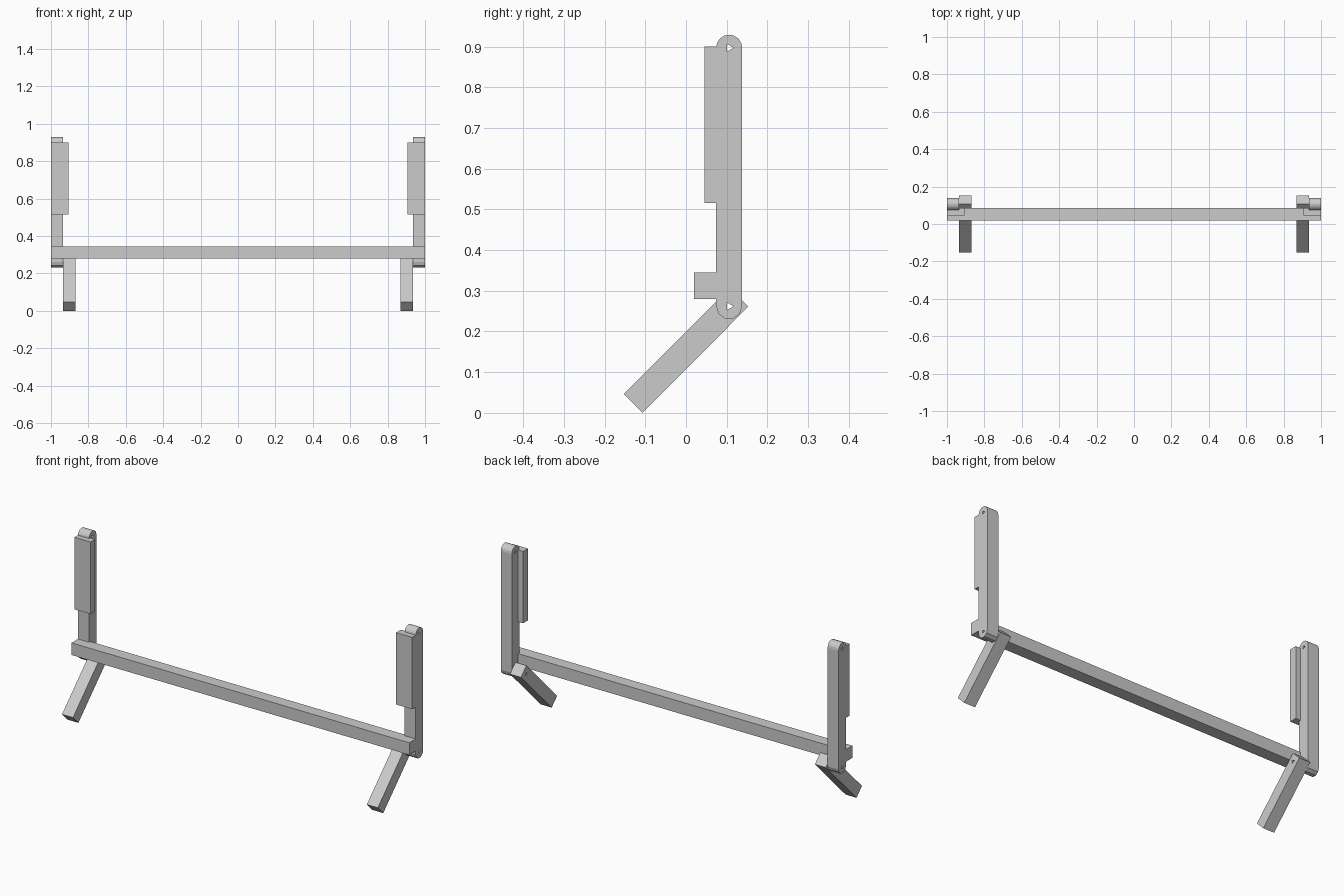
import bpy
from math import sin, cos, pi, radians
from mathutils import Matrix

if "Cube" in bpy.data.objects:
    bpy.data.objects.remove(bpy.data.objects["Cube"])

# local x -> world y, local y -> world z, local z -> world x
TO_SIDE = Matrix(((0, 0, 1, 0), (1, 0, 0, 0), (0, 1, 0, 0), (0, 0, 0, 1)))


def arc(cy, cz, r, a0, a1, n):
    return [(cy + r * cos(radians(a0 + (a1 - a0) * i / n)),
             cz + r * sin(radians(a0 + (a1 - a0) * i / n))) for i in range(n + 1)]


def hole(cy, cz, r=0.011, n=3):
    return [(cy + r * cos(2 * pi * i / n), cz + r * sin(2 * pi * i / n)) for i in range(n)]


def side_board(name, loops, x0, x1):
    """Extrude a side (y, z) outline with holes between x0 and x1."""
    curve = bpy.data.curves.new(name + "_profile", 'CURVE')
    curve.dimensions = '2D'
    curve.fill_mode = 'BOTH'
    curve.extrude = abs(x1 - x0) / 2
    for pts in loops:
        sp = curve.splines.new('POLY')
        sp.points.add(len(pts) - 1)
        for p, (y, z) in zip(sp.points, pts):
            p.co = (y, z, 0, 1)
        sp.use_cyclic_u = True
    tmp = bpy.data.objects.new(name + "_profile", curve)
    bpy.context.collection.objects.link(tmp)
    bpy.context.view_layer.update()
    dg = bpy.context.evaluated_depsgraph_get()
    mesh = bpy.data.meshes.new_from_object(tmp.evaluated_get(dg))
    bpy.data.objects.remove(tmp)
    mesh.transform(Matrix.Translation(((x0 + x1) / 2, 0, 0)) @ TO_SIDE)
    mesh.name = name
    for p in mesh.polygons:
        p.use_smooth = False
    obj = bpy.data.objects.new(name, mesh)
    bpy.context.collection.objects.link(obj)
    return obj


def box(name, x, y, z):
    bpy.ops.mesh.primitive_cube_add(size=1)
    obj = bpy.context.object
    obj.name = name
    c = [(a + b) / 2 for a, b in (x, y, z)]
    s = [abs(b - a) for a, b in (x, y, z)]
    obj.data.transform(Matrix.Translation(c) @ Matrix.Diagonal((*s, 1)))
    return obj


# long front rail
box("cross_rail", (-1, 1), (0.02, 0.085), (0.28, 0.345))

PIVOT = (0.106, 0.262)
TOP = (0.106, 0.897)

post = arc(*TOP, 0.032, 0, 180, 8) + arc(*PIVOT, 0.032, 180, 360, 5)
# foot slopes 45 degrees forward and down from the pivot
foot = [(-0.107, 0.0), (0.153, 0.261), (0.107, 0.307), (-0.153, 0.046)]

for s, side in ((-1, "left"), (1, "right")):
    # upright post with a pin hole at each end
    side_board(side + "_post", [post, hole(*TOP), hole(*PIVOT)], s * 0.935, s)
    # front cover plate
    box(side + "_cover_plate", (s * 0.905, s), (0.045, 0.085), (0.515, 0.9))
    # pivoting foot
    side_board(side + "_foot", [foot, hole(*PIVOT)], s * 0.87, s * 0.935)
